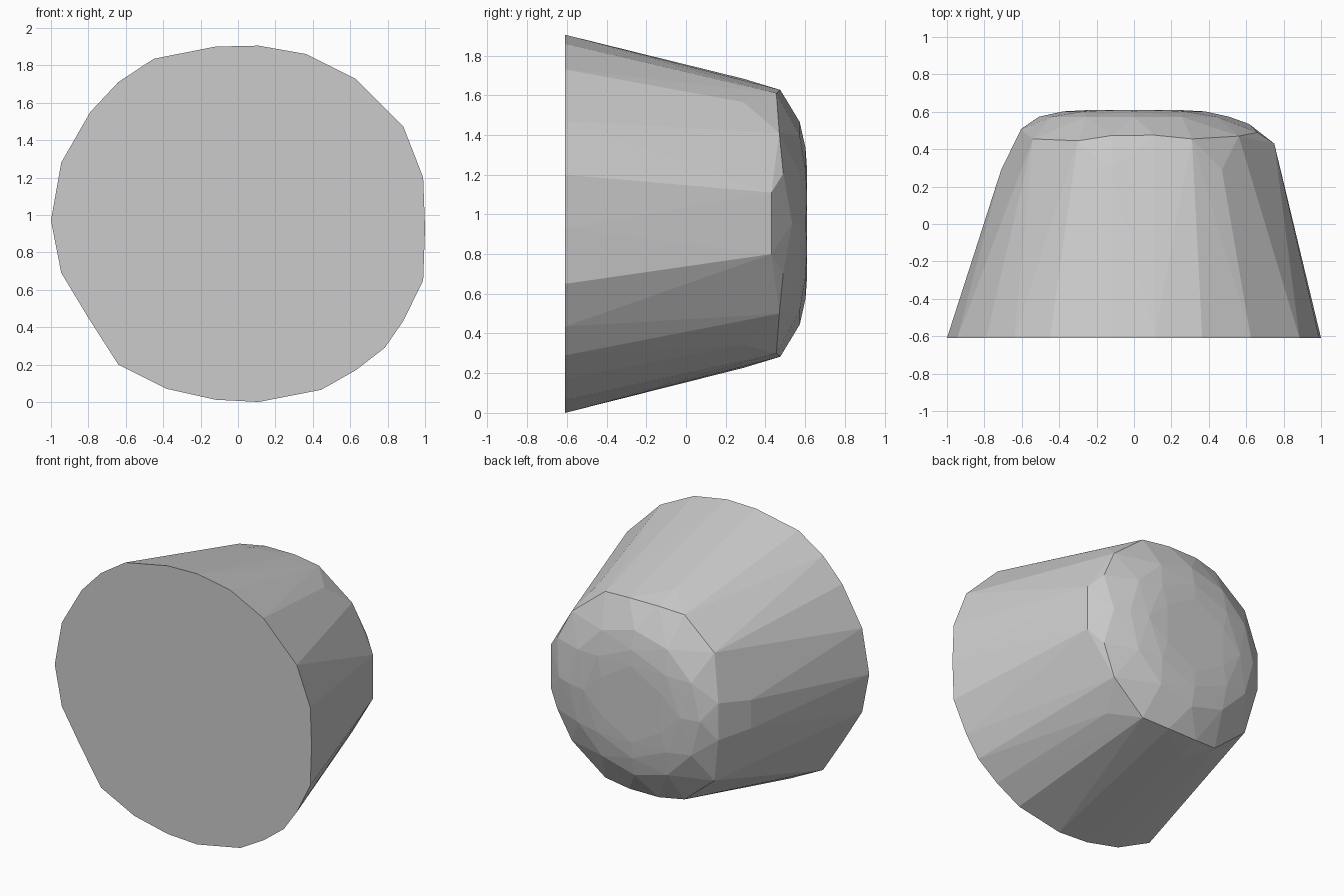
import bpy, bmesh
from math import cos, sin, pi

if "Cube" in bpy.data.objects:
    bpy.data.objects.remove(bpy.data.objects["Cube"])

MID = 0.955

# Flat front face outline (x, z)
outline = [(-1, .97), (-.945, 1.28), (-.79, 1.55), (-.64, 1.71), (-.45, 1.835),
           (-.12, 1.9), (.11, 1.905), (.365, 1.86), (.625, 1.73), (.885, 1.47),
           (.99, 1.2), (1, .93), (.99, .65), (.885, .435), (.785, .29), (.63, .17),
           (.445, .065), (.11, 0), (-.12, .012), (-.38, .07), (-.64, .2),
           (-.8, .45), (-.945, .69)]
points = [(x, -.61, z) for x, z in outline]

# Shoulder where the tapered side meets the dome (x, y, height from middle)
shoulder = [(.75, .43, .155), (.56, .47, .455), (.47, .29, .61), (.31, .455, .655),
            (.11, .475, .672), (-.12, .473, .672), (-.12, .29, .728),
            (-.3, .445, .65), (-.54, .455, .45), (-.605, .505, .13),
            (-.71, .29, .1), (.66, .49, .25)]
points += [(x, y, MID + s * h) for x, y, h in shoulder for s in (1, -1)]
points += [(.615, .535, MID), (-.6, .51, MID)]

# Faceted rings of the domed back
def ring(radius, y, count, phase):
    return [(radius * cos(phase + 2 * pi * i / count), y,
             MID + radius * sin(phase + 2 * pi * i / count)) for i in range(count)]

points += ring(.51, .573, 12, 0)
points += ring(.38, .602, 8, 0)
points += ring(.27, .61, 6, pi / 6)

# Faceted plug body
bm = bmesh.new()
for p in points:
    bm.verts.new(p)
res = bmesh.ops.convex_hull(bm, input=bm.verts[:])
loose = [v for v in bm.verts if not v.link_faces]
bmesh.ops.delete(bm, geom=loose, context='VERTS')
bmesh.ops.dissolve_limit(bm, angle_limit=.01, verts=bm.verts[:], edges=bm.edges[:])
bmesh.ops.recalc_face_normals(bm, faces=bm.faces[:])
mesh = bpy.data.meshes.new("faceted_plug")
bm.to_mesh(mesh)
bm.free()
bpy.context.collection.objects.link(bpy.data.objects.new("faceted_plug", mesh))
